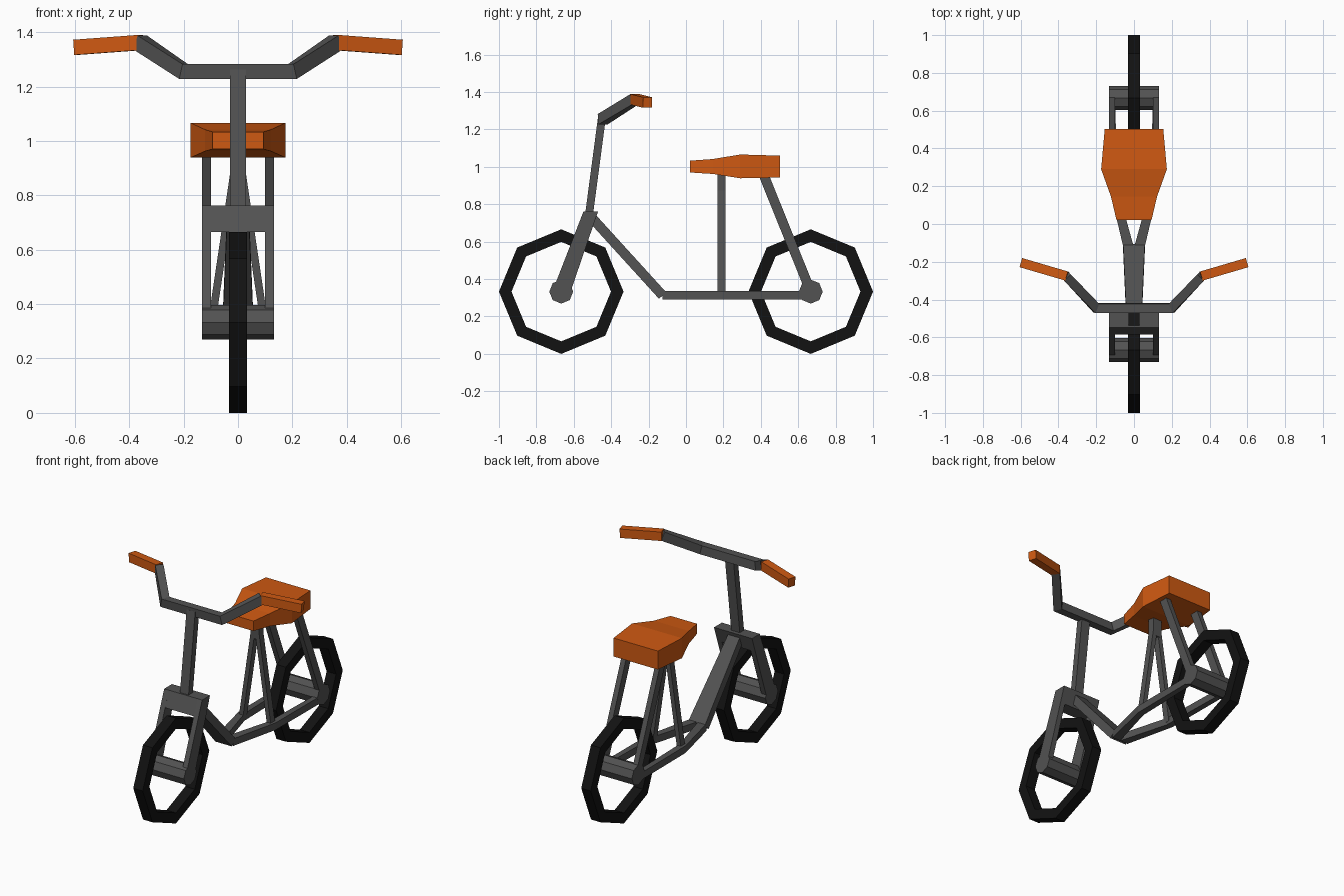
import bpy, bmesh
from math import cos, sin, pi
from mathutils import Vector as V

if "Cube" in bpy.data.objects:
    bpy.data.objects.remove(bpy.data.objects["Cube"])


def material(name, rgb):
    m = bpy.data.materials.new(name)
    m.diffuse_color = (*rgb, 1)
    m.use_nodes = True
    m.node_tree.nodes["Principled BSDF"].inputs["Base Color"].default_value = m.diffuse_color
    return m


BLACK = material("black", (0.006, 0.006, 0.006))
GREY = material("dark_grey", (0.085, 0.085, 0.085))
ORANGE = material("orange", (0.62, 0.10, 0.006))


def loft(name, rings, mat, closed=False):
    """Skin a list of equal-sized point rings; cap the ends unless closed."""
    bm = bmesh.new()
    vs = [[bm.verts.new(p) for p in r] for r in rings]
    n, k = len(vs), len(vs[0])
    for i in range(n if closed else n - 1):
        a, b = vs[i], vs[(i + 1) % n]
        for j in range(k):
            bm.faces.new((a[j], a[(j + 1) % k], b[(j + 1) % k], b[j]))
    if not closed:
        bm.faces.new(vs[0])
        bm.faces.new(vs[-1])
    bmesh.ops.recalc_face_normals(bm, faces=bm.faces)
    me = bpy.data.meshes.new(name)
    bm.to_mesh(me)
    bm.free()
    me.materials.append(mat)
    ob = bpy.data.objects.new(name, me)
    bpy.context.collection.objects.link(ob)
    return ob


def sweep(name, pts, w, h, mat, side_hint=V((1, 0, 0))):
    """Mitred rectangular tube; w (one width or one per point) lies along side_hint."""
    pts = [V(p) for p in pts]
    ws = w if isinstance(w, (list, tuple)) else [w] * len(pts)
    rings = []
    for i, p in enumerate(pts):
        d1 = (p - pts[i - 1]).normalized() if i else (pts[1] - p).normalized()
        d2 = (pts[i + 1] - p).normalized() if i < len(pts) - 1 else d1
        t = (d1 + d2).normalized()
        s = (side_hint - t * side_hint.dot(t)).normalized() * ws[i] / 2
        u = t.cross(s).normalized() * h / 2 / max(t.dot(d1), 0.6)
        rings.append([p + s + u, p - s + u, p - s - u, p + s - u])
    return loft(name, rings, mat)


def mirror(ob):
    ob.modifiers.new("mirror", 'MIRROR').use_axis = (True, False, False)


# Wheels and axles: octagons with a corner pointing up
for tag, y in (("front", -0.667), ("rear", 0.667)):
    tyre = []
    for i in range(8):
        c, s = cos(i * pi / 4), sin(i * pi / 4)
        tyre.append([(x, y + r * c, 0.333 + r * s) for x, r in
                     ((-0.033, 0.333), (0.033, 0.333), (0.033, 0.266), (-0.033, 0.266))])
    loft(tag + "_wheel", tyre, BLACK, closed=True)
    loft(tag + "_axle", [[(x, y + 0.064 * cos(i * pi / 4), 0.333 + 0.064 * sin(i * pi / 4))
                          for i in range(8)] for x in (-0.133, 0.133)], GREY)

# Front fork: two legs and a crown with a level top
leg = [(-0.71, 0.345), (-0.625, 0.31), (-0.47, 0.762), (-0.548, 0.762)]
mirror(loft("fork_leg", [[(x, y, z) for y, z in leg] for x in (0.1, 0.133)], GREY))
crown = [(-0.585, 0.665), (-0.503, 0.665), (-0.47, 0.762), (-0.548, 0.762)]
loft("fork_crown", [[(x, y, z) for y, z in crown] for x in (-0.1, 0.1)], GREY)

# Steering stem
sweep("steering_stem", [(0, -0.519, 0.74), (0, -0.45, 1.26)], 0.06, 0.042, GREY)

# Handlebar and grips
bend, tip = (0.2, -0.445, 1.255), (0.36, -0.275, 1.362)
flip = lambda p: (-p[0], p[1], p[2])
sweep("handlebar", [flip(tip), flip(bend), bend, tip], 0.056, 0.048, GREY, V((0, 0, 1)))
mirror(sweep("grip", [(0.355, -0.276, 1.362), (0.597, -0.205, 1.344)],
             0.056, 0.05, ORANGE, V((0, 0, 1))))

# Down tube, widening towards the bottom
sweep("down_tube", [(0, -0.51, 0.735), (0, -0.125, 0.312)], [0.08, 0.115], 0.052, GREY)

# Lower stays: spread from the down tube, then run straight to the rear axle
stay = [(-0.125, 0.0, 0.056), (0.19, 0.088, 0.13), (0.667, 0.1, 0.133)]
mirror(loft("chain_stay", [[(a, y, 0.29), (b, y, 0.29), (b, y, 0.335), (a, y, 0.335)]
                           for y, a, b in stay], GREY))

# Seat supports
mirror(sweep("seat_strut", [(0.1, 0.19, 0.31), (0.015, 0.19, 0.88)], 0.028, 0.042, GREY))
sweep("seat_post", [(0, 0.19, 0.84), (0, 0.19, 0.98)], 0.06, 0.044, GREY)
mirror(sweep("seat_stay", [(0.1165, 0.667, 0.333), (0.1165, 0.41, 0.97)],
             0.033, 0.052, GREY))

# Seat: sections from nose to tail (y, half width, bottom, top)
seat = [(0.022, 0.093, 0.97, 1.033), (0.145, 0.122, 0.962, 1.042),
        (0.29, 0.174, 0.939, 1.066), (0.502, 0.155, 0.943, 1.06)]
loft("seat", [[(-w, y, a), (w, y, a), (w, y, b), (-w, y, b)] for y, w, a, b in seat], ORANGE)
